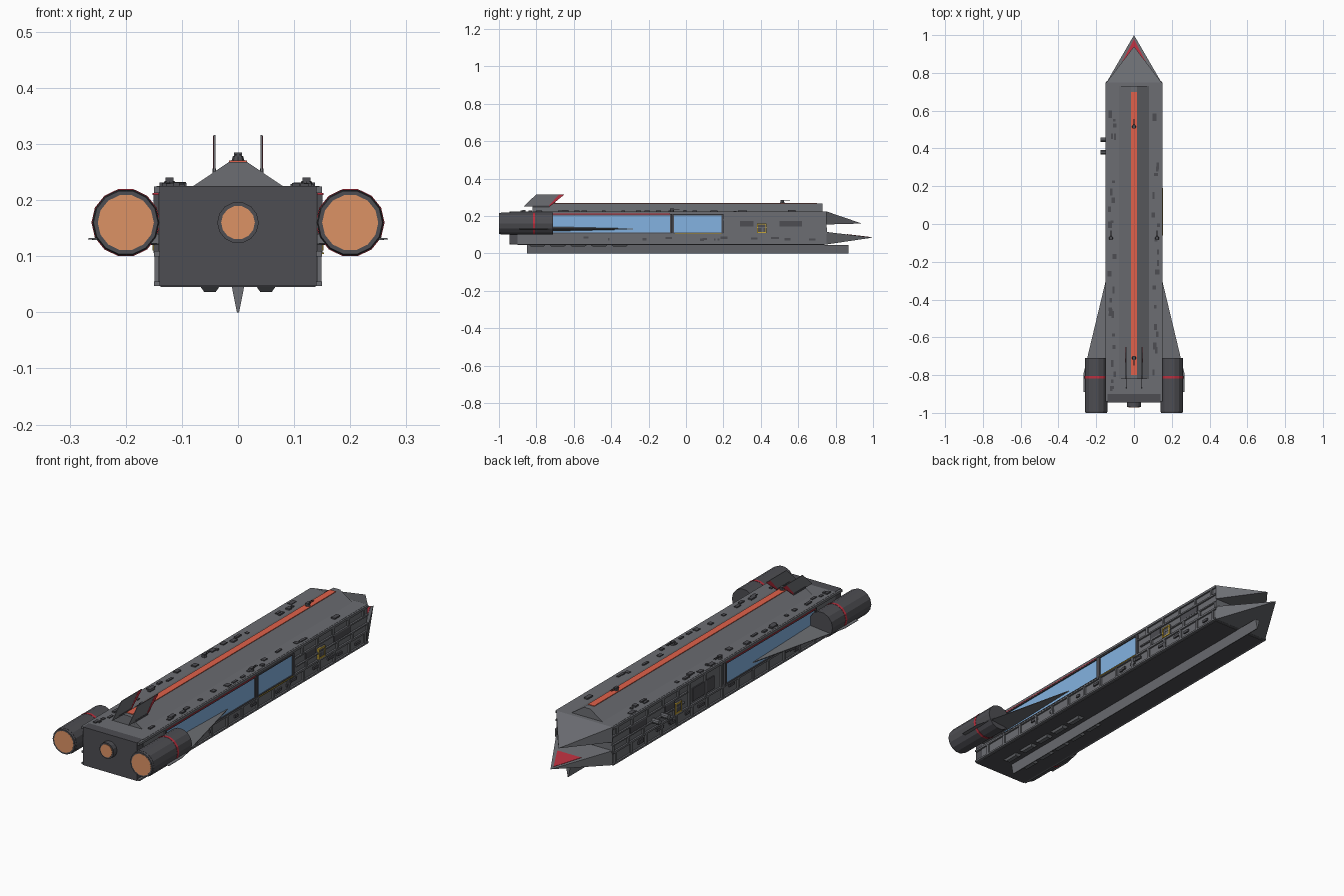
import bpy, bmesh, math, random
from mathutils import Matrix, Vector

if "Cube" in bpy.data.objects:
    bpy.data.objects.remove(bpy.data.objects["Cube"])

random.seed(4)

def material(name, r, g, b):
    m = bpy.data.materials.new(name)
    m.diffuse_color = (r, g, b, 1)
    m.use_nodes = True
    m.node_tree.nodes["Principled BSDF"].inputs["Base Color"].default_value = m.diffuse_color
    return m

GREY = material("hull_grey", .15, .155, .17)
DARK = material("dark_grey", .075, .075, .085)
RED = material("red", .5, .03, .05)
ORANGE = material("orange", .75, .12, .07)
GLOW = material("engine_glow", .72, .29, .13)
BLUE = material("window_blue", .23, .45, .75)
YELLOW = material("yellow", .6, .4, .04)

def finish(name, bm, mat):
    bmesh.ops.recalc_face_normals(bm, faces=bm.faces)
    me = bpy.data.meshes.new(name)
    bm.to_mesh(me)
    bm.free()
    me.materials.append(mat)
    ob = bpy.data.objects.new(name, me)
    bpy.context.collection.objects.link(ob)
    return ob

def boxes(name, spans, mat):
    """One object of boxes, each (x0, x1, y0, y1, z0, z1)."""
    bm = bmesh.new()
    for x0, x1, y0, y1, z0, z1 in spans:
        mtx = Matrix.Translation(((x0 + x1) / 2, (y0 + y1) / 2, (z0 + z1) / 2)) @ \
            Matrix.Diagonal((abs(x1 - x0), y1 - y0, z1 - z0, 1))
        bmesh.ops.create_cube(bm, size=1, matrix=mtx)
    return finish(name, bm, mat)

def solid(name, pts, mat):
    """Convex solid through the given points."""
    bm = bmesh.new()
    for p in pts:
        bm.verts.new(p)
    bmesh.ops.convex_hull(bm, input=bm.verts)
    bmesh.ops.dissolve_limit(bm, angle_limit=.01, verts=bm.verts, edges=bm.edges)
    return finish(name, bm, mat)

def cylinder(name, a, b, r, n, mat, r2=None):
    a, b = Vector(a), Vector(b)
    bm = bmesh.new()
    rot = (b - a).to_track_quat('Z', 'X').to_matrix().to_4x4()
    bmesh.ops.create_cone(bm, cap_ends=True, segments=n, radius1=r, radius2=r2 or r,
                          depth=(b - a).length, matrix=Matrix.Translation((a + b) / 2) @ rot)
    return finish(name, bm, mat)

def both(span):
    x0, x1, *rest = span
    return [span, (-x1, -x0, *rest)]

# Main hull and darker stern plate
boxes("hull", [(-.142, .142, -.9, .75, .047, .225)], GREY)
boxes("stern_plate", [(-.14, .14, -.945, -.9, .047, .225)], DARK)
boxes("belly_plate", [(-.138, .138, -.9, .74, .045, .048)], DARK)

# Roof ridge with its orange strip
solid("roof_ridge", [(s * x, y, z) for s in (-1, 1) for y in (-.82, .73)
                     for x, z in ((.08, .225), (.016, .268))], GREY)
boxes("roof_strip", [(-.016, .016, -.8, .7, .266, .271)], ORANGE)

# Forked nose: two pyramids and the red patch on the lower one
for name, z0, z1, tip in (("upper_prong", .155, .225, (0, .94, .16)),
                          ("lower_prong", .048, .115, (0, 1, .085))):
    solid(name, [(x, .75, z) for x in (-.145, .145) for z in (z0, z1)] + [tip], GREY)
solid("nose_patch", [(x, y, .115 - .12 * (y - .75) + d) for d in (-.001, .0015)
                     for x, y in ((0, .978), (-.062, .86), (.062, .86))], RED)

# Keel fin
solid("keel", [(s * x, y, z) for s in (-1, 1) for y in (-.85, .87)
               for x, z in ((.011, .046), (.002, 0))], GREY)

# Belly runners with small blocks
for s in (-1, 1):
    for i in range(5):
        y = -.84 + i * .11
        solid("belly_pod", [(s * (.05 + x), y + dy, z) for x, dy, z in (
            (-.017, 0, .046), (.017, 0, .046), (-.017, .09, .046), (.017, .09, .046),
            (-.01, .012, .036), (.01, .012, .036), (-.01, .078, .036), (.01, .078, .036))], GREY)

# Side rails and ribs
rails, ribs = [], []
for y0, y1, z0, z1 in ((-.94, .75, .1, .109), (-.94, .75, .047, .055), (-.94, .75, .213, .224),
                       (.2, .75, .176, .183), (.22, .75, .136, .142)):
    rails += both((.14, .15, y0, y1, z0, z1))
for i in range(15):
    y = -.86 + i * .113
    ribs += both((.14, .149, y, y + .012, .05, .104))
for i in range(5):
    y = .26 + i * .113
    ribs += both((.14, .149, y, y + .012, .178, .215))
    ribs += both((.14, .149, y + .03, y + .042, .105, .14))
ribs += [(-.149, -.14, y, y + .012, .105, .215) for y in (-.06, .06, .18)]
boxes("side_rails", rails, GREY)
boxes("side_ribs", ribs, GREY)
boxes("side_panels", both((.14, .147, .29, .36, .145, .174)) + both((.14, .147, .5, .62, .145, .174))
      + [(-.147, -.14, .0, .16, .12, .18)], DARK)

# Windows: two on the right, one on the left, with dark frames
def window(s, y0, y1):
    boxes("window_pane", [(s * .14, s * .1455, y0, y1, .11, .205)], BLUE)
    boxes("window_frame", [(s * .14, s * .151, a, b, c, d) for a, b, c, d in (
        (y0 - .01, y0, .106, .21), (y1, y1 + .01, .106, .21),
        (y0, y1, .106, .111), (y0, y1, .204, .21))], DARK)
window(1, -.74, -.085)
window(1, -.063, .19)
window(-1, -.74, -.085)
boxes("window_trim", both((.14, .152, -.74, -.085, .209, .213)), RED)
boxes("window_sill", [(.14, .153, -.06, .19, .104, .107)], YELLOW)

# Yellow hatch frames
for s, y in ((1, .38), (-1, .245)):
    boxes("hatch", [(s * .14, s * .149, y, y + .05, .11, .16)], DARK)
    boxes("hatch_frame", [(s * .14, s * .152, y + a, y + b, .11 + c, .11 + d) for a, b, c, d in (
        (0, .006, 0, .05), (.044, .05, 0, .05), (0, .05, 0, .006), (0, .05, .044, .05))], YELLOW)

# Docking ports on the left side
for y in (.38, .447):
    cylinder("docking_port", (-.14, y, .14), (-.178, y, .14), .012, 10, GREY)

# Engines, wings and tail fins
for s in (-1, 1):
    cylinder("side_engine", (s * .2, -.99, .16), (s * .2, -.71, .16), .06, 14, DARK)
    cylinder("side_engine_rim", (s * .2, -.9995, .16), (s * .2, -.985, .16), .0575, 14, DARK, .06)
    cylinder("side_engine_glow", (s * .2, -1, .16), (s * .2, -.98, .16), .05, 14, GLOW)
    cylinder("side_engine_band", (s * .2, -.818, .16), (s * .2, -.806, .16), .0612, 14, RED)
    solid("wing", [(s * x, y, .131 + d * t) for d in (-1, 1) for x, y, t in (
        (.14, -.26, .002), (.267, -.79, .001), (.267, -.89, .001), (.14, -.89, .009),
        (.14, -.7, .012))], GREY)
    def fin(name, pts, w, mat):
        solid(name, [(s * .042 + dx, y, z) for dx in (-w, w) for y, z in pts], mat)
    fin("tail_fin", ((-.87, .25), (-.8, .316), (-.65, .316), (-.73, .25)), .0015, GREY)
    fin("tail_fin_stripe", ((-.735, .254), (-.68, .314), (-.651, .314), (-.728, .252)), .0022, RED)
    fin("tail_fin_root", ((-.82, .235), (-.82, .256), (-.73, .256), (-.73, .235)), .003, DARK)
cylinder("centre_engine", (0, -.97, .16), (0, -.94, .16), .037, 14, DARK)
cylinder("centre_engine_glow", (0, -.972, .16), (0, -.96, .16), .03, 14, GLOW)

# Gun turrets: tapered base with twin barrels
def turret(x, y, z, d):
    cylinder("turret_base", (x, y, z - .002), (x, y, z + .009), .012, 8, DARK, .009)
    boxes("turret_head", [(x - .007, x + .007, y - .01, y + .01, z + .008, z + .015)], DARK)
    for dx in (-.004, .004):
        cylinder("turret_barrel", (x + dx, y, z + .011), (x + dx, y + d * .04, z + .011), .0016, 6, DARK)
turret(0, .515, .27, 1)
turret(0, -.71, .27, -1)
turret(.122, -.075, .225, 1)
turret(-.122, -.075, .225, 1)

# Small scattered blocks on the roof edges and the flanks
blocks = []
for i in range(44):
    s = random.choice((-1, 1))
    x, y = s * random.uniform(.1, .13), random.uniform(-.88, .65)
    w, l = random.uniform(.005, .011), random.uniform(.006, .02)
    blocks.append((x - w, x + w, y - l, y + l, .224, random.uniform(.228, .232)))
for i in range(24):
    s, y, z = random.choice((-1, 1)), random.uniform(-.85, .68), random.uniform(.06, .085)
    blocks.append((s * .14, s * .149, y, y + random.uniform(.02, .05), z, z + .012))
boxes("surface_blocks", blocks, DARK)
